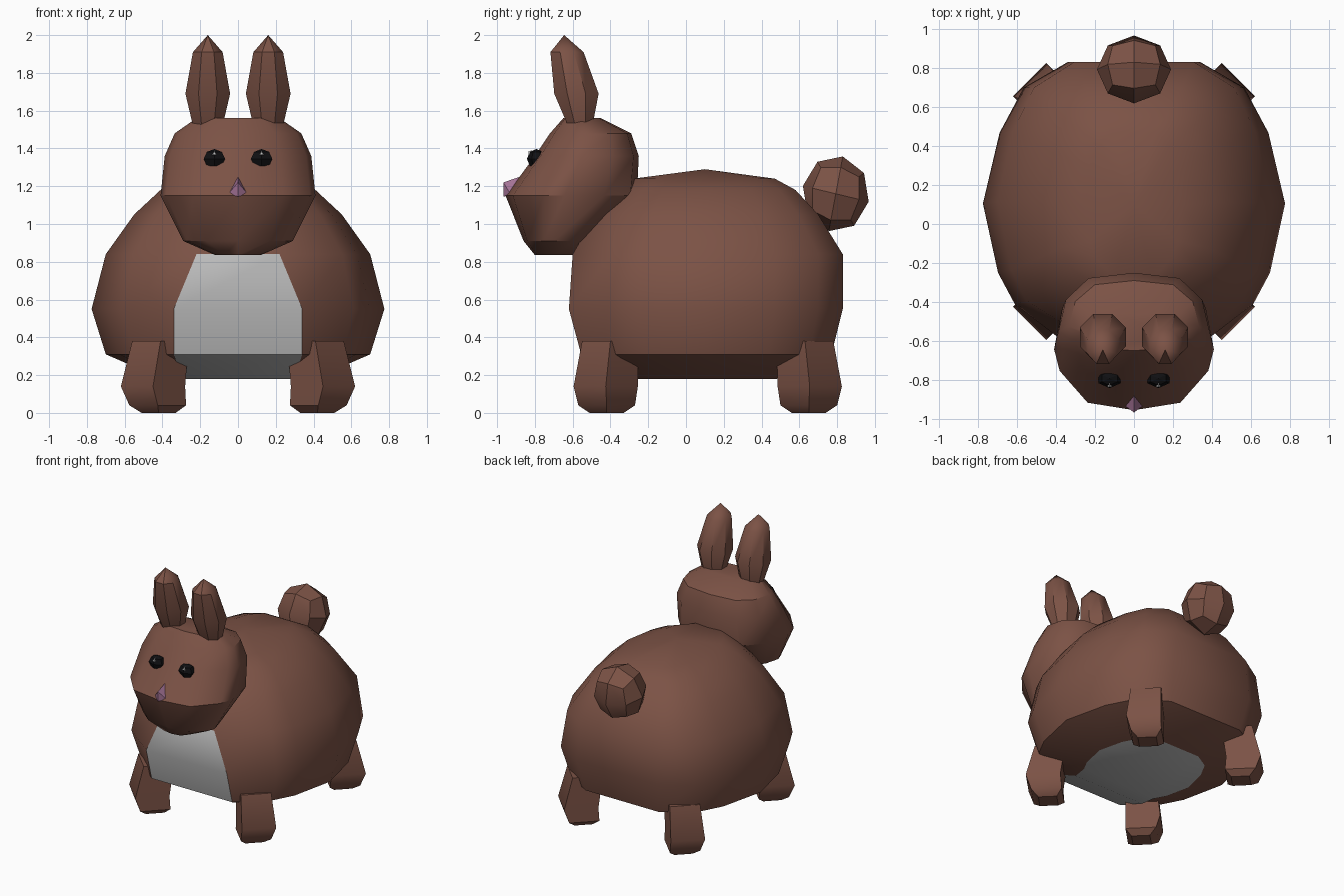
import bpy, bmesh, math
from mathutils import Vector, Matrix

if "Cube" in bpy.data.objects:
    bpy.data.objects.remove(bpy.data.objects["Cube"])


def material(name, rgb):
    m = bpy.data.materials.new(name)
    m.diffuse_color = (*rgb, 1)
    m.use_nodes = True
    m.node_tree.nodes["Principled BSDF"].inputs["Base Color"].default_value = m.diffuse_color
    return m


BROWN = material("brown_fur", (0.20, 0.085, 0.06))
GREY = material("grey_belly", (0.5, 0.5, 0.5))
BLACK = material("black", (0.005, 0.005, 0.006))
PINK = material("pink", (0.37, 0.17, 0.30))
WHITE = material("white", (0.9, 0.9, 0.9))


def finish(name, bm, mats, angle=35):
    bmesh.ops.recalc_face_normals(bm, faces=bm.faces)
    me = bpy.data.meshes.new(name)
    bm.to_mesh(me)
    bm.free()
    ob = bpy.data.objects.new(name, me)
    bpy.context.collection.objects.link(ob)
    for m in mats:
        me.materials.append(m)
    bpy.ops.object.select_all(action='DESELECT')
    ob.select_set(True)
    bpy.context.view_layer.objects.active = ob
    if angle:
        bpy.ops.object.shade_smooth_by_angle(angle=math.radians(angle))
    return ob


def loft(rings, apex=None):
    """Skin a stack of point rings; close the bottom, cap or point the top."""
    bm = bmesh.new()
    rows = [[bm.verts.new(p) for p in r] for r in rings]
    n = len(rows[0])
    sides = []
    for a, b in zip(rows, rows[1:]):
        sides.append([bm.faces.new((a[i], a[(i + 1) % n], b[(i + 1) % n], b[i]))
                      for i in range(n)])
    base = bm.faces.new(rows[0])
    if apex:
        tip = bm.verts.new(apex)
        for i in range(n):
            bm.faces.new((rows[-1][i], rows[-1][(i + 1) % n], tip))
    else:
        bm.faces.new(rows[-1])
    return bm, sides, base


# Body: z, half width, front y, back y, half width of the front panel
body_rows = [(0.18, 0.40, -0.27, 0.48, 0.30), (0.31, 0.70, -0.555, 0.77, 0.34),
             (0.55, 0.775, -0.62, 0.83, 0.34), (0.84, 0.70, -0.60, 0.83, 0.22),
             (1.05, 0.55, -0.48, 0.70, 0.18), (1.18, 0.41, -0.36, 0.58, 0.15),
             (1.24, 0.25, -0.28, 0.47, 0.10)]
body_shape = [(0.79, -0.71), (0.90, -0.49), (1, 0), (0.89, 0.5), (0.73, 0.82), (0.44, 1)]
rings = []
for z, w, yf, yb, front in body_rows:
    c, h = (yf + yb) / 2, (yb - yf) / 2
    half = [(front, yf)] + [(x * w, c + y * h) for x, y in body_shape]
    rings.append([(x, y, z) for x, y in half] + [(-x, y, z) for x, y in reversed(half)])
bm, sides, base = loft(rings, (0, 0.1, 1.29))
base.material_index = 1
for row in sides[:3]:
    row[-1].material_index = 1
finish("body", bm, [BROWN, GREY])

# Head: z, half width, front y, back y
head_rows = [(0.835, 0.12, -0.80, -0.58), (0.91, 0.29, -0.86, -0.50),
             (1.15, 0.41, -0.955, -0.26), (1.36, 0.388, -0.80, -0.25),
             (1.48, 0.335, -0.72, -0.29), (1.56, 0.22, -0.65, -0.45)]
head_shape = [(0.58, -0.89), (0.93, -0.42), (1, -0.1), (0.9, 0.5), (0.6, 0.9)]
rings = []
for z, w, yf, yb in head_rows:
    c, h = (yf + yb) / 2, (yb - yf) / 2
    half = [(x * w, c + y * h, z) for x, y in head_shape]
    rings.append([(0, yf, z)] + half + [(0, yb, z)]
                 + [(-x, y, z) for x, y, z in reversed(half)])
bm, _, _ = loft(rings)
finish("head", bm, [BROWN])


def ring(cx, cy, z, rx, ry, n, turn=0.0):
    return [(cx + rx * math.cos(2 * math.pi * (i + turn) / n),
             cy + ry * math.sin(2 * math.pi * (i + turn) / n), z) for i in range(n)]


for side, s in (("right", 1), ("left", -1)):
    # Ear
    bm, _, _ = loft([ring(s * 0.16, -0.56, 1.52, 0.085, 0.07, 8, 0.5),
                     ring(s * 0.16, -0.58, 1.69, 0.128, 0.127, 8, 0.5),
                     ring(s * 0.16, -0.63, 1.91, 0.085, 0.095, 8, 0.5)],
                    (s * 0.16, -0.645, 2.0))
    finish(side + "_ear", bm, [BROWN])

    # Legs: square section turned to face the diagonal
    for end, y, d in (("front", -0.42, -1), ("back", 0.65, 1)):
        bm, _, _ = loft([ring(s * 0.42, y, 0.0, 0.09, 0.09, 4),
                         ring(s * 0.425, y, 0.04, 0.15, 0.15, 4),
                         ring(s * 0.45, y + d * 0.005, 0.14, 0.17, 0.17, 4),
                         ring(s * 0.41, y - d * 0.02, 0.38, 0.15, 0.15, 4)])
        finish(f"{end}_{side}_leg", bm, [BROWN])

    # Eye with a small glint
    bm = bmesh.new()
    bmesh.ops.create_uvsphere(bm, u_segments=6, v_segments=4, radius=1,
                              matrix=Matrix.Translation((s * 0.125, -0.792, 1.345))
                              @ Matrix.Diagonal((0.065, 0.05, 0.052, 1)))
    finish(side + "_eye", bm, [BLACK], 0)
    bm = bmesh.new()
    bmesh.ops.create_cone(bm, cap_ends=True, segments=3, radius1=0.017, radius2=0.012,
                          depth=0.02,
                          matrix=Matrix.Translation((s * 0.125, -0.825, 1.373))
                          @ Matrix.Rotation(math.radians(90), 4, 'X'))
    finish(side + "_eye_glint", bm, [WHITE], 0)

# Tail: rounded cube, slightly tilted
bm = bmesh.new()
bmesh.ops.create_cube(bm, size=2)
bmesh.ops.subdivide_edges(bm, edges=bm.edges, cuts=1, use_grid_fill=True)
tilt = Matrix.Rotation(math.radians(-12), 3, 'X')
for v in bm.verts:
    p = tilt @ v.co.normalized()
    v.co = Vector((p.x * 0.19, p.y * 0.178, p.z * 0.202)) + Vector((0, 0.793, 1.16))
finish("tail", bm, [BROWN])

# Nose: small faceted wedge
bm = bmesh.new()
for p in [(0, -0.88, 1.25), (0.05, -0.93, 1.16), (-0.05, -0.93, 1.16),
          (0, -0.967, 1.22), (0, -0.965, 1.145), (0, -0.85, 1.17)]:
    bm.verts.new(p)
bmesh.ops.convex_hull(bm, input=bm.verts)
finish("nose", bm, [PINK], 0)
